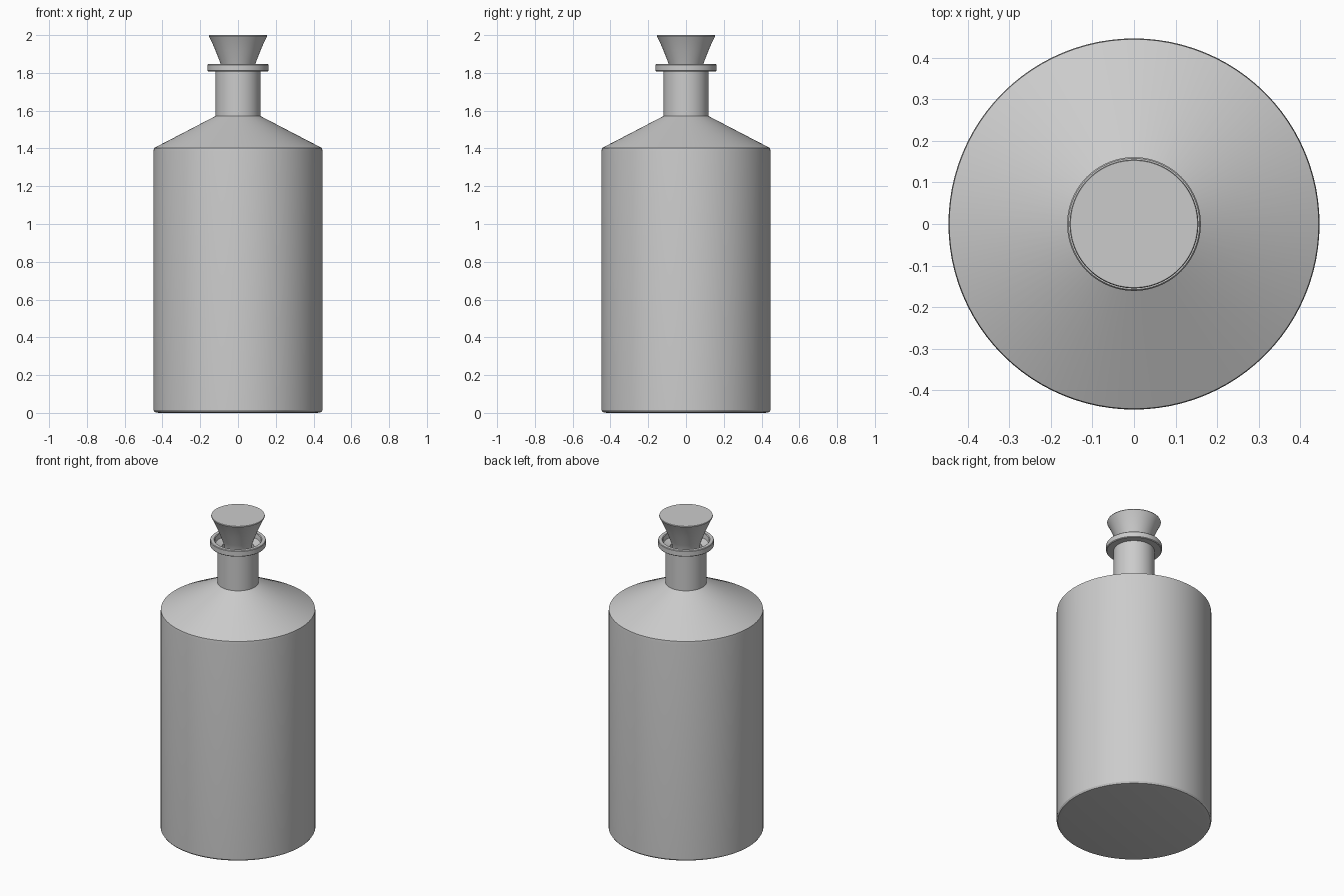
import bpy
import bmesh
import math

cube = bpy.data.objects.get("Cube")
if cube:
    bpy.data.objects.remove(cube, do_unlink=True)

SIDES = 96

# Single neutral grey for the whole bottle
grey = bpy.data.materials.new("neutral_grey")
grey.use_nodes = True
grey.diffuse_color = (0.6, 0.6, 0.6, 1)
grey.node_tree.nodes["Principled BSDF"].inputs["Base Color"].default_value = (0.6, 0.6, 0.6, 1)


def lathe(name, profile):
    """Revolve (radius, height) points that start and end on the z axis."""
    bm = bmesh.new()
    verts = [bm.verts.new((r, 0, z)) for r, z in profile]
    edges = [bm.edges.new(pair) for pair in zip(verts, verts[1:])]
    bmesh.ops.spin(bm, geom=verts + edges, cent=(0, 0, 0), axis=(0, 0, 1),
                   angle=math.tau, steps=SIDES, use_duplicate=False)
    bmesh.ops.remove_doubles(bm, verts=bm.verts, dist=0.0001)
    bmesh.ops.recalc_face_normals(bm, faces=bm.faces)
    mesh = bpy.data.meshes.new(name)
    bm.to_mesh(mesh)
    bm.free()
    mesh.materials.append(grey)
    obj = bpy.data.objects.new(name, mesh)
    bpy.context.collection.objects.link(obj)
    bpy.ops.object.select_all(action="DESELECT")
    obj.select_set(True)
    bpy.context.view_layer.objects.active = obj
    bpy.ops.object.shade_smooth_by_angle(angle=math.radians(25))
    return obj


# Hollow bottle: base, wall, sloping shoulder, neck and recessed lip
outside = [(0, 0), (0.42, 0), (0.441, 0.004), (0.447, 0.014),
           (0.447, 1.385), (0.445, 1.402), (0.118, 1.572),
           (0.118, 1.808), (0.157, 1.808), (0.161, 1.812),
           (0.161, 1.842), (0.158, 1.846)]
inside = [(0.138, 1.846), (0.134, 1.842), (0.130, 1.815), (0.092, 1.80),
          (0.092, 1.56), (0.42, 1.385), (0.42, 0.03), (0, 0.03)]
lathe("bottle", outside + inside)

# Flared stopper with a plug that sits in the neck
plug = [(0, 1.68), (0.074, 1.68), (0.080, 1.80), (0.084, 1.825)]
flare = [(0.093, 1.85), (0.104, 1.88), (0.120, 1.92), (0.137, 1.96),
         (0.153, 1.992), (0.155, 1.996), (0.153, 2.0), (0, 2.0)]
lathe("stopper", plug + flare)
